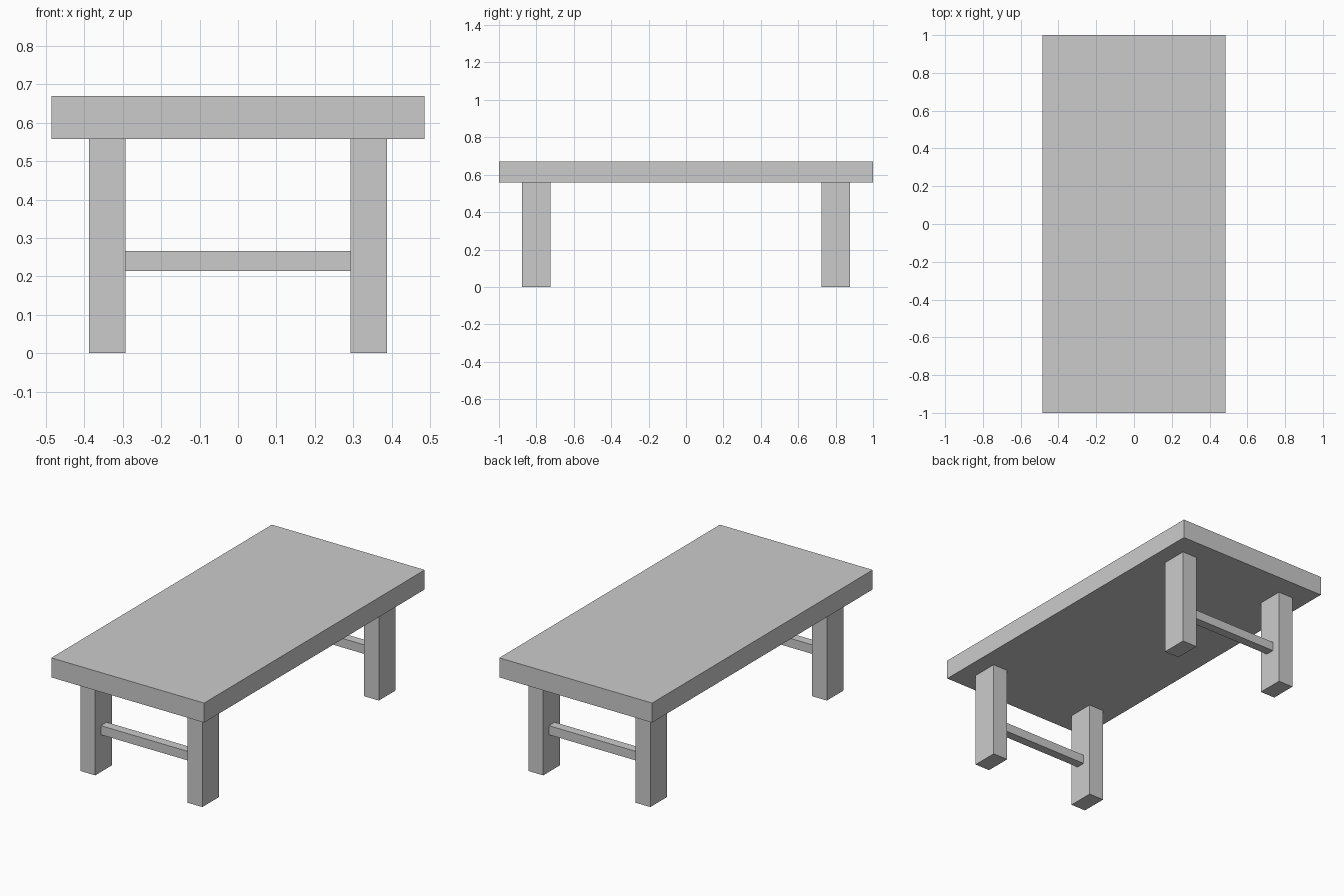
import bpy

if "Cube" in bpy.data.objects:
    bpy.data.objects.remove(bpy.data.objects["Cube"])


def box(name, x, y, z):
    """Add a box spanning the given (min, max) ranges."""
    bounds = (x, y, z)
    centre = [(a + b) / 2 for a, b in bounds]
    bpy.ops.mesh.primitive_cube_add(size=1, location=centre)
    obj = bpy.context.object
    obj.name = name
    obj.scale = [b - a for a, b in bounds]
    bpy.ops.object.transform_apply(location=False, rotation=False, scale=True)
    return obj


LEG_X, LEG_Y = 0.34, 0.80      # leg centres
LEG_W, LEG_D = 0.095, 0.153    # leg section
UNDERSIDE, TOP = 0.558, 0.67

# Thick table top
box("table_top", (-0.485, 0.485), (-1, 1), (UNDERSIDE, TOP))

for end, sy in (("front", -1), ("back", 1)):
    cy = sy * LEG_Y
    # Pair of legs
    for side, sx in (("left", -1), ("right", 1)):
        cx = sx * LEG_X
        box(f"{end}_{side}_leg",
            (cx - LEG_W / 2, cx + LEG_W / 2),
            (cy - LEG_D / 2, cy + LEG_D / 2),
            (0, UNDERSIDE))
    # Stretcher joining the pair
    inner = LEG_X - LEG_W / 2
    box(f"{end}_stretcher", (-inner, inner), (cy - 0.026, cy + 0.026), (0.214, 0.266))
